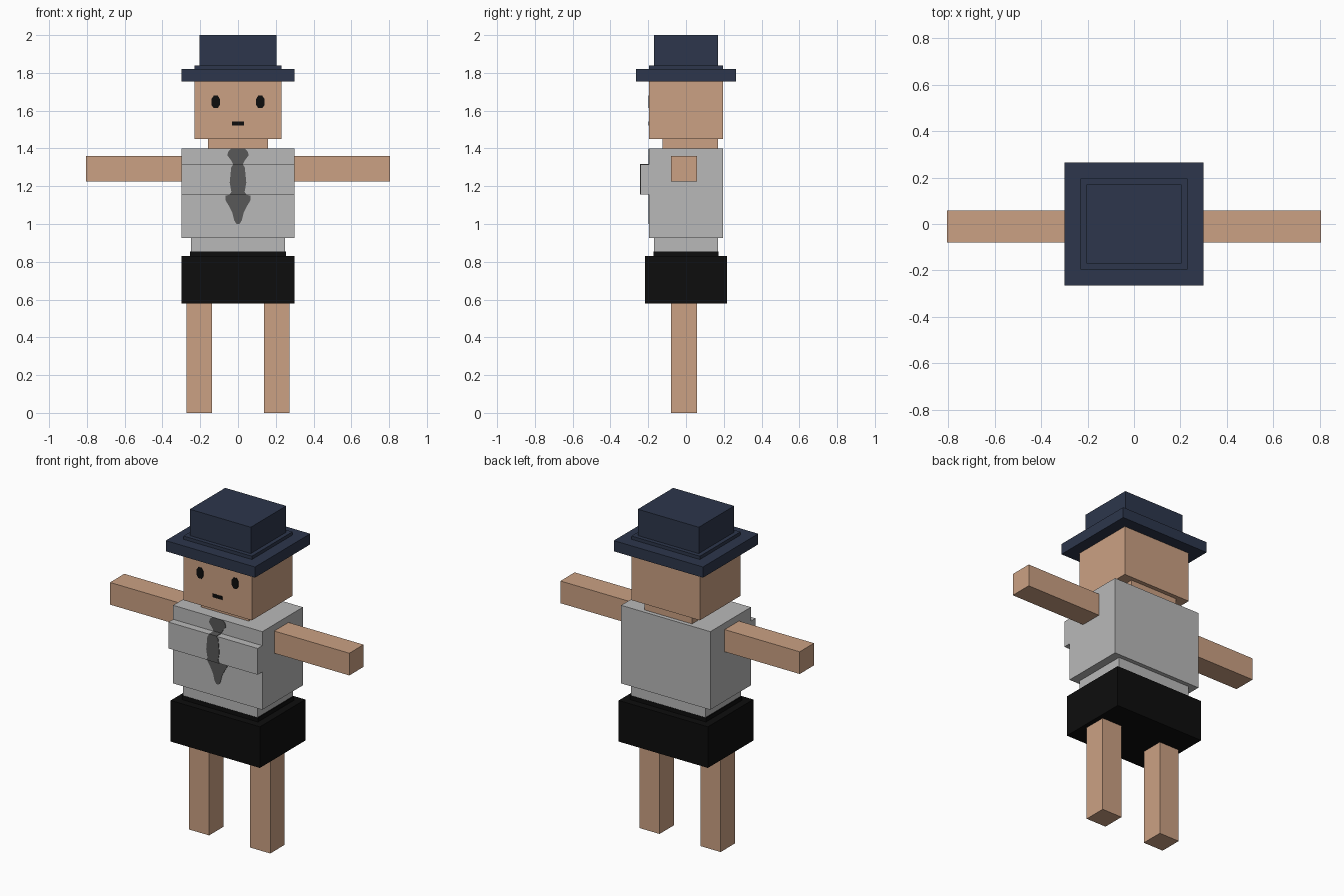
import bpy

if "Cube" in bpy.data.objects:
    bpy.data.objects.remove(bpy.data.objects["Cube"])


def material(name, rgb):
    m = bpy.data.materials.new(name)
    m.diffuse_color = (*rgb, 1)
    m.use_nodes = True
    m.node_tree.nodes["Principled BSDF"].inputs["Base Color"].default_value = m.diffuse_color
    return m


SKIN = material("skin", (0.597, 0.356, 0.227))
SHIRT = material("shirt grey", (0.485, 0.485, 0.485))
NAVY = material("navy felt", (0.026, 0.037, 0.072))
BLACK = material("black", (0.004, 0.004, 0.004))
TIE = material("tie grey", (0.098, 0.098, 0.098))


def mesh_object(name, verts, faces, mat):
    me = bpy.data.meshes.new(name)
    me.from_pydata(verts, [], faces)
    me.materials.append(mat)
    ob = bpy.data.objects.new(name, me)
    bpy.context.collection.objects.link(ob)
    return ob


def prism(name, outline, y0, y1, mat):
    """Front-facing outline of (x, z) points, counter-clockwise, from y0 back to y1."""
    n = len(outline)
    verts = [(x, y0, z) for x, z in outline] + [(x, y1, z) for x, z in outline]
    faces = [list(range(n)), list(range(2 * n - 1, n - 1, -1))]
    faces += [[i, i + n, (i + 1) % n + n, (i + 1) % n] for i in range(n)]
    return mesh_object(name, verts, faces, mat)


def box(name, x, y, z, mat):
    outline = [(x[0], z[0]), (x[1], z[0]), (x[1], z[1]), (x[0], z[1])]
    return prism(name, outline, y[0], y[1], mat)


def block(name, half_x, y, z, mat):
    return box(name, (-half_x, half_x), y, z, mat)


# Hat
block("hat_crown", 0.205, (-0.17, 0.17), (1.84, 2.0), NAVY)
block("hat_band", 0.23, (-0.195, 0.195), (1.82, 1.84), NAVY)
block("hat_brim", 0.30, (-0.265, 0.265), (1.755, 1.82), NAVY)

# Head and neck
block("head", 0.23, (-0.195, 0.195), (1.45, 1.755), SKIN)
block("neck", 0.16, (-0.125, 0.17), (1.40, 1.45), SKIN)

# Torso
block("torso", 0.30, (-0.195, 0.195), (0.925, 1.40), SHIRT)
block("chest", 0.30, (-0.24, -0.195), (1.155, 1.315), SHIRT)
block("waist", 0.25, (-0.17, 0.17), (0.855, 0.925), SHIRT)

# Shorts
block("waistband", 0.255, (-0.172, 0.172), (0.83, 0.855), BLACK)
block("shorts", 0.30, (-0.218, 0.218), (0.58, 0.83), BLACK)

# Limbs and eyes, one of each per side
for side, s in (("left", 1), ("right", -1)):
    def span(a, b):
        return tuple(sorted((s * a, s * b)))
    box(side + "_arm", span(0.30, 0.805), (-0.08, 0.057), (1.225, 1.36), SKIN)
    box(side + "_leg", span(0.138, 0.273), (-0.08, 0.057), (0, 0.58), SKIN)
    cx = s * 0.118
    eye = [(-0.011, -0.033), (0.011, -0.033), (0.022, -0.016), (0.022, 0.016),
           (0.011, 0.033), (-0.011, 0.033), (-0.022, 0.016), (-0.022, -0.016)]
    prism(side + "_eye", [(cx + x, 1.646 + z) for x, z in eye], -0.198, -0.195, BLACK)

block("mouth", 0.032, (-0.198, -0.195), (1.522, 1.543), BLACK)

# Tie: half widths by height, split where the chest steps forward
tie = [(1.0, 0.008), (1.02, 0.02), (1.06, 0.03), (1.095, 0.048), (1.115, 0.06),
       (1.125, 0.066), (1.15, 0.066), (1.155, 0.045), (1.17, 0.035), (1.22, 0.044),
       (1.30, 0.036), (1.315, 0.025), (1.335, 0.035), (1.35, 0.046),
       (1.365, 0.057), (1.385, 0.05), (1.40, 0.036)]
for name, z0, z1, y in (("tie_tip", 1.0, 1.155, -0.195),
                        ("tie_middle", 1.155, 1.315, -0.24),
                        ("tie_knot", 1.315, 1.40, -0.195)):
    part = [(w, z) for z, w in tie if z0 <= z <= z1]
    prism(name, part + [(-w, z) for w, z in reversed(part)], y - 0.003, y, TIE)
block("tie_upper_step", 0.025, (-0.243, -0.195), (1.315, 1.318), TIE)
